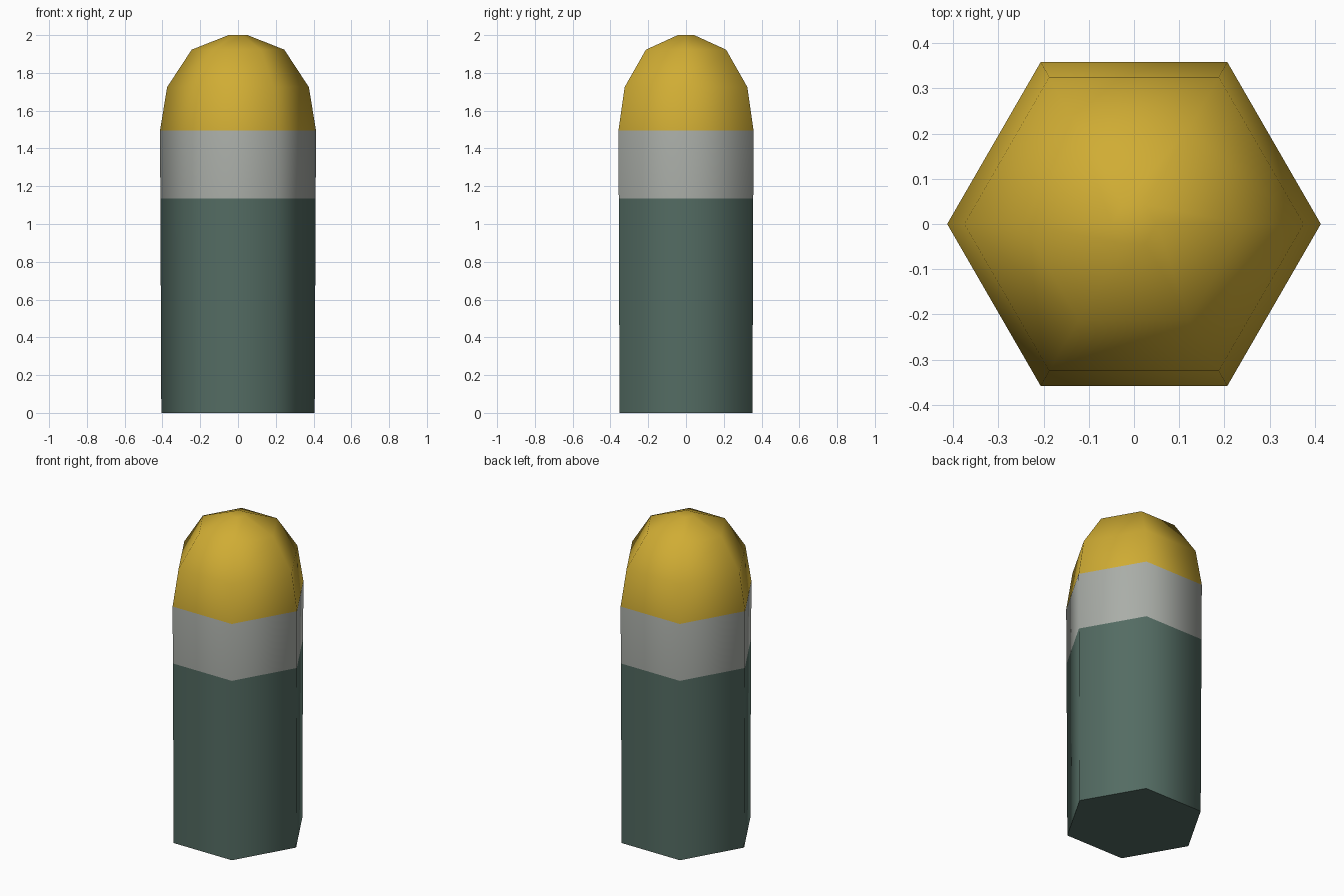
import bpy, bmesh, math

if "Cube" in bpy.data.objects:
    bpy.data.objects.remove(bpy.data.objects["Cube"])


def make_material(name, color):
    m = bpy.data.materials.new(name)
    m.diffuse_color = (*color, 1.0)
    m.use_nodes = True
    m.node_tree.nodes["Principled BSDF"].inputs["Base Color"].default_value = m.diffuse_color
    return m


materials = [
    make_material("dark green", (0.088, 0.150, 0.125)),
    make_material("light grey", (0.400, 0.420, 0.390)),
    make_material("gold", (0.630, 0.415, 0.034)),
]

SIDES = 6
# (radius, height) profile, and the colour of each band above a ring
profile = [(0.406, 0.0), (0.411, 1.135), (0.413, 1.495),
           (0.375, 1.725), (0.245, 1.923), (0.05, 2.0)]
band_colour = [0, 1, 2, 2, 2]

# Six-sided capsule: casing, collar and rounded tip in one skin
bm = bmesh.new()
rings = []
for r, z in profile:
    rings.append([bm.verts.new((r * math.cos(math.tau * i / SIDES),
                                r * math.sin(math.tau * i / SIDES), z))
                  for i in range(SIDES)])
for k, colour in enumerate(band_colour):
    low, high = rings[k], rings[k + 1]
    for i in range(SIDES):
        j = (i + 1) % SIDES
        bm.faces.new((low[i], low[j], high[j], high[i])).material_index = colour

# Flat base and small flat top
bm.faces.new(rings[0][::-1]).material_index = 0
bm.faces.new(rings[-1]).material_index = 2

mesh = bpy.data.meshes.new("capped_shell")
bm.to_mesh(mesh)
bm.free()
for m in materials:
    mesh.materials.append(m)
shell = bpy.data.objects.new("capped_shell", mesh)
bpy.context.collection.objects.link(shell)

# Smooth around the sides, sharp only at the base rim
bpy.context.view_layer.objects.active = shell
shell.select_set(True)
bpy.ops.object.shade_smooth_by_angle(angle=math.radians(75))
